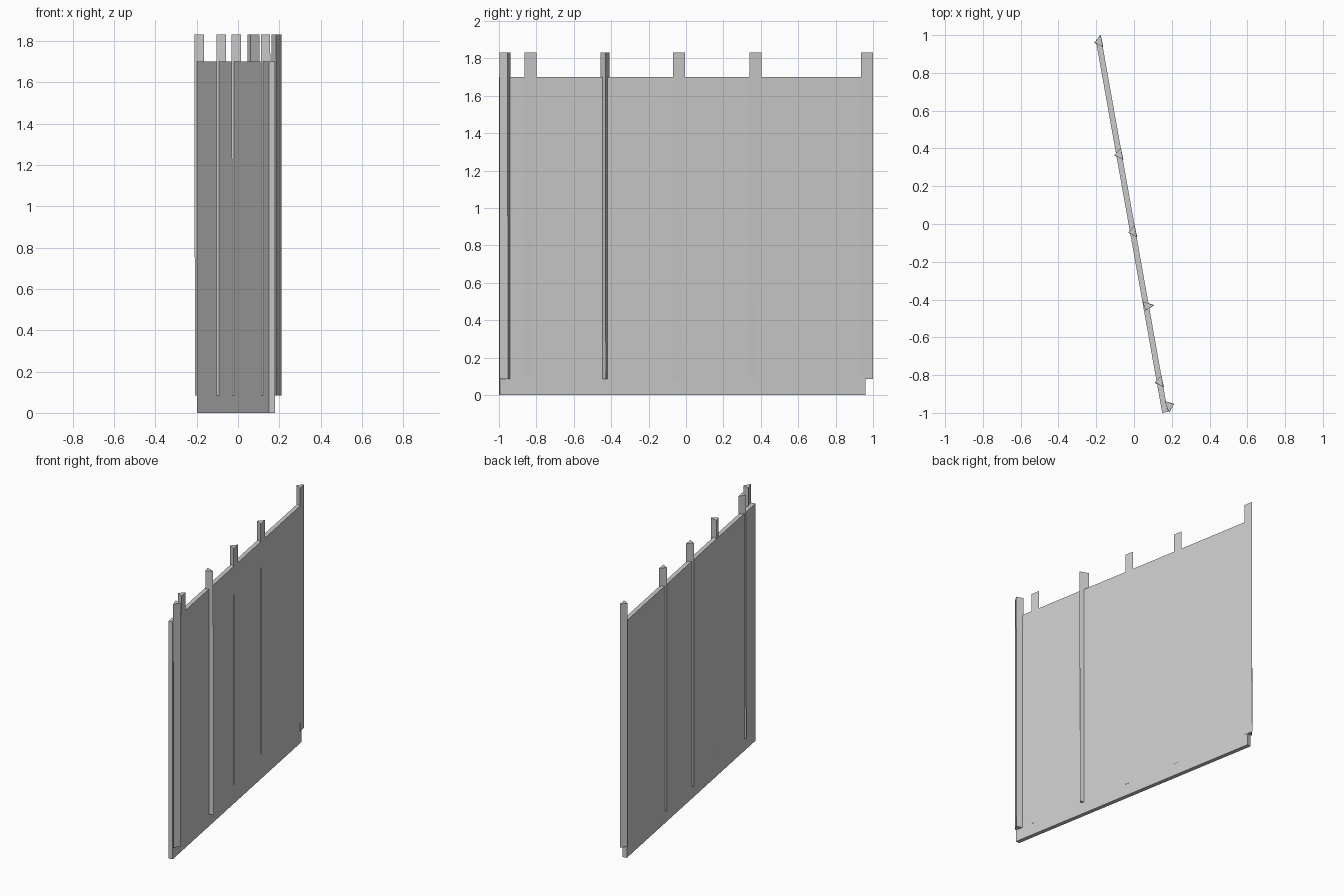
import bpy, bmesh
from math import radians, sin, cos, atan2

if "Cube" in bpy.data.objects:
    bpy.data.objects.remove(bpy.data.objects["Cube"])

SLOPE = radians(10.1)          # panel heading relative to the y axis
CX, CY = -0.01, -0.02          # panel centre
THICK, LENGTH, HEIGHT = 0.03, 1.985, 1.70


def make_object(name, rings):
    """Closed prism through equally sized rings of points."""
    bm = bmesh.new()
    loops = [[bm.verts.new(p) for p in ring] for ring in rings]
    n = len(loops[0])
    for a, b in zip(loops, loops[1:]):
        for i in range(n):
            j = (i + 1) % n
            bm.faces.new((a[i], a[j], b[j], b[i]))
    bm.faces.new(loops[0][::-1])
    bm.faces.new(loops[-1])
    bmesh.ops.recalc_face_normals(bm, faces=bm.faces)
    mesh = bpy.data.meshes.new(name)
    bm.to_mesh(mesh)
    bm.free()
    ob = bpy.data.objects.new(name, mesh)
    bpy.context.collection.objects.link(ob)
    return ob


def spin(x, y, angle, ox, oy):
    return (ox + x * cos(angle) - y * sin(angle),
            oy + x * sin(angle) + y * cos(angle))


# Thin fence panel
corners = [(sx * THICK / 2, sy * LENGTH / 2)
           for sx, sy in ((-1, -1), (1, -1), (1, 1), (-1, 1))]
make_object("fence_panel", [
    [(*spin(x, y, SLOPE, CX, CY), z) for x, y in corners] for z in (0, HEIGHT)])


# Triangular posts with a slight twist; (x, y) is the middle of the wide face
def post(name, x, y, angle, twist=4):
    tri = [(0, -0.032), (0, 0.032), (-0.04, 0)]
    rings = []
    for z, extra in ((0.085, twist), (1.83, 0)):
        rings.append([(*spin(u, v, radians(angle + extra), x, y), z) for u, v in tri])
    make_object(name, rings)


# Posts with the wide face level with the right side of the panel
for i, y in enumerate((0.968, 0.372, -0.038, -0.832)):
    x = CX - (y - CY) * sin(SLOPE) / cos(SLOPE) + 0.0155 / cos(SLOPE)
    post(f"fence_post_{i + 1}", x, y, 10)

# Turned posts
post("turned_post", 0.075, -0.42, 70)
post("end_post", 0.174, -0.968, 200)
